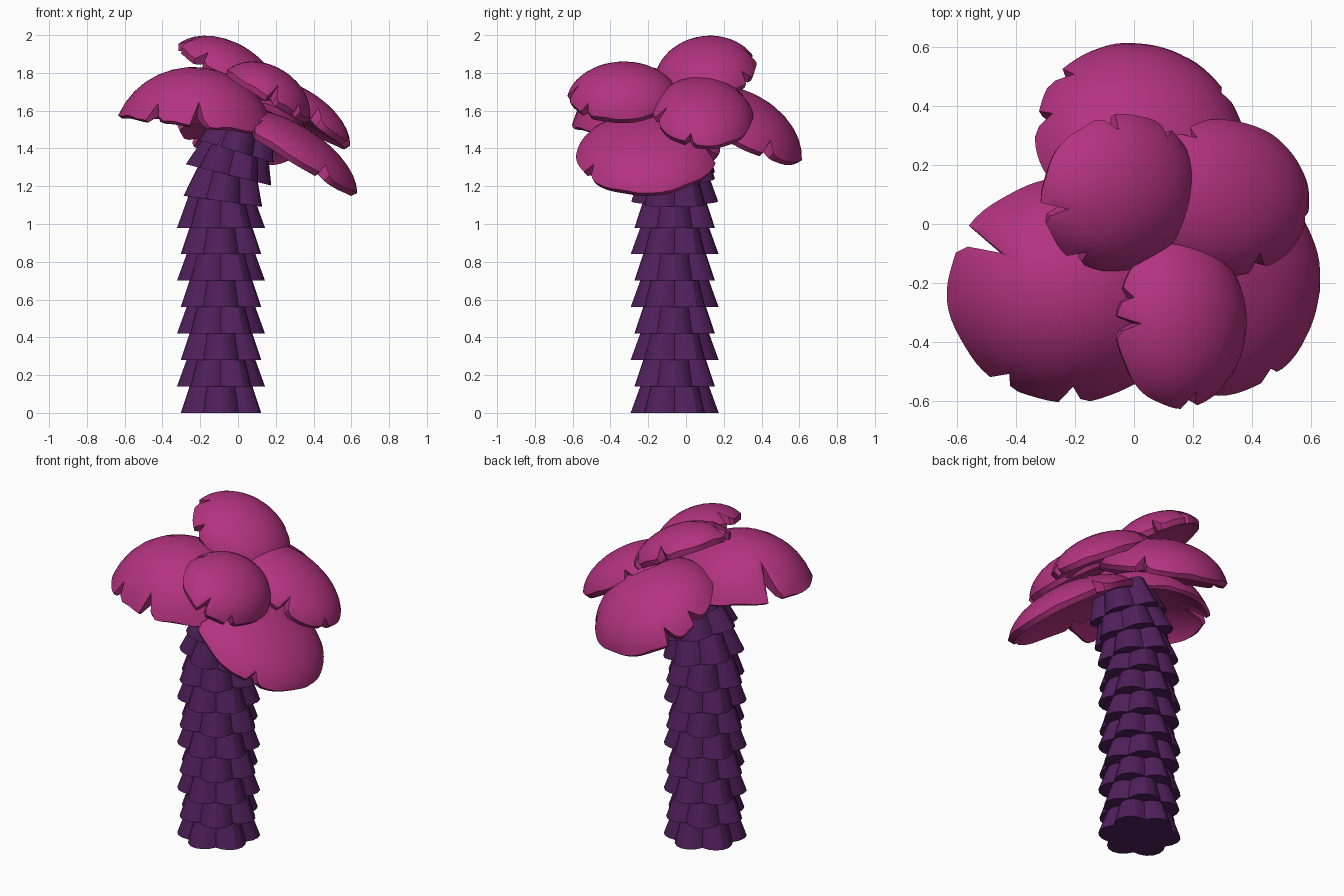
import bpy, bmesh, math
from mathutils import Vector, Matrix

if "Cube" in bpy.data.objects:
    bpy.data.objects.remove(bpy.data.objects["Cube"])


def material(name, color):
    m = bpy.data.materials.new(name)
    m.diffuse_color = (*color, 1)
    m.use_nodes = True
    m.node_tree.nodes["Principled BSDF"].inputs["Base Color"].default_value = m.diffuse_color
    return m


bark = material("bark", (0.08, 0.014, 0.105))
foliage = material("foliage", (0.45, 0.033, 0.215))


def finish(bm, name, mat, angle):
    bmesh.ops.recalc_face_normals(bm, faces=bm.faces)
    me = bpy.data.meshes.new(name)
    bm.to_mesh(me)
    bm.free()
    me.materials.append(mat)
    ob = bpy.data.objects.new(name, me)
    bpy.context.collection.objects.link(ob)
    bpy.ops.object.select_all(action='DESELECT')
    ob.select_set(True)
    bpy.context.view_layer.objects.active = ob
    bpy.ops.object.shade_smooth_by_angle(angle=math.radians(angle))


def bridge(bm, a, b):
    n = len(a)
    for i in range(n):
        bm.faces.new((a[i], a[(i + 1) % n], b[(i + 1) % n], b[i]))


# Trunk: flared six-lobed collars, every other one turned by half a lobe
def trunk_collar(i, center, tilt, radius):
    bm = bmesh.new()
    mat = Matrix.Translation(center) @ Matrix.Rotation(math.radians(tilt), 4, 'Y')
    rings = []
    for z, scale in ((0, 1), (0.18, 0.72)):
        ring = []
        for k in range(36):
            a = math.tau * k / 36
            r = radius * scale * (1 - 0.2 * (1 - abs(math.cos(3 * a))))
            t = a + (math.pi / 6 if i % 2 == 0 else 0)
            ring.append(bm.verts.new(mat @ Vector((r * math.cos(t), r * math.sin(t), z))))
        rings.append(ring)
    bridge(bm, *rings)
    for ring in rings:
        bm.faces.new(ring)
    finish(bm, f"trunk_collar_{i + 1}", bark, 25)


collars = [((-0.09, -0.06, 0.14 * i), 0, 0.233) for i in range(8)]
collars += [((-0.08, -0.06, 1.12), 8, 0.23), ((-0.05, -0.06, 1.26), 14, 0.233),
            ((-0.01, -0.06, 1.385), 17, 0.225)]
for i, c in enumerate(collars):
    trunk_collar(i, *c)


# Leaf: tilted oval dome with a shallower underside and narrow notches in its rim
def leaf(name, center, rx, ry, height, slope, notches, hollow=0.4, thick=0.04):
    bm = bmesh.new()
    normal = Vector((-slope[0], -slope[1], 1)).normalized()
    turn = Vector((0, 0, 1)).rotation_difference(normal)
    n, steps = 72, 8
    reach = [1 + 0.008 * math.sin(7 * k) for k in range(n)]
    for deg, depth in notches:
        k = round(deg * n / 360) % n
        reach[k] = 1 - depth
        reach[(k + 1) % n] = 1 - 0.2 * depth

    def shell(h, base, inset):
        def point(k, t):
            a = math.tau * k / n
            r = t * reach[k] * inset
            up = (math.sqrt(max(0, 1 - 0.93 * r * r)) - 0.265) / 0.735
            p = Vector((rx * r * math.cos(a), ry * r * math.sin(a), base + h * max(up, 0)))
            return bm.verts.new(Vector(center) + turn @ p)
        top = bm.verts.new(Vector(center) + turn @ Vector((0, 0, base + h)))
        rings = [[point(k, math.sin(j / steps * math.pi / 2)) for k in range(n)]
                 for j in range(1, steps + 1)]
        for k in range(n):
            bm.faces.new((top, rings[0][k], rings[0][(k + 1) % n]))
        for a, b in zip(rings, rings[1:]):
            bridge(bm, a, b)
        return rings[-1]

    bridge(bm, shell(height, 0.0, 1), shell(height * hollow, -thick, 0.95))
    finish(bm, name, foliage, 35)


leaf("left_leaf", (-0.22, -0.225, 1.53), 0.415, 0.38, 0.30, (-0.11, 0.03),
     [(148, 0.3), (235, 0.1), (270, 0.15), (20, 0.15)], 0.55)
leaf("back_leaf", (0.02, 0.28, 1.5), 0.36, 0.37, 0.2, (-0.2, -0.5),
     [(138, 0.15), (30, 0.12), (172, 0.12)])
leaf("right_low_leaf", (0.29, -0.2, 1.375), 0.4, 0.38, 0.15, (-0.62, 0.05),
     [(300, 0.12), (225, 0.2), (75, 0.15)])
leaf("top_leaf", (-0.05, 0.105, 1.81), 0.30, 0.27, 0.15, (-0.55, 0.15),
     [(98, 0.15), (188, 0.2), (55, 0.12), (235, 0.14)])
leaf("right_high_leaf", (0.31, 0.09, 1.585), 0.33, 0.265, 0.135, (-0.6, -0.1),
     [(290, 0.22), (345, 0.1), (120, 0.15)])
leaf("front_leaf", (0.16, -0.335, 1.685), 0.255, 0.29, 0.15, (-0.6, 0.03),
     [(180, 0.2), (160, 0.1), (275, 0.2), (315, 0.1)])
